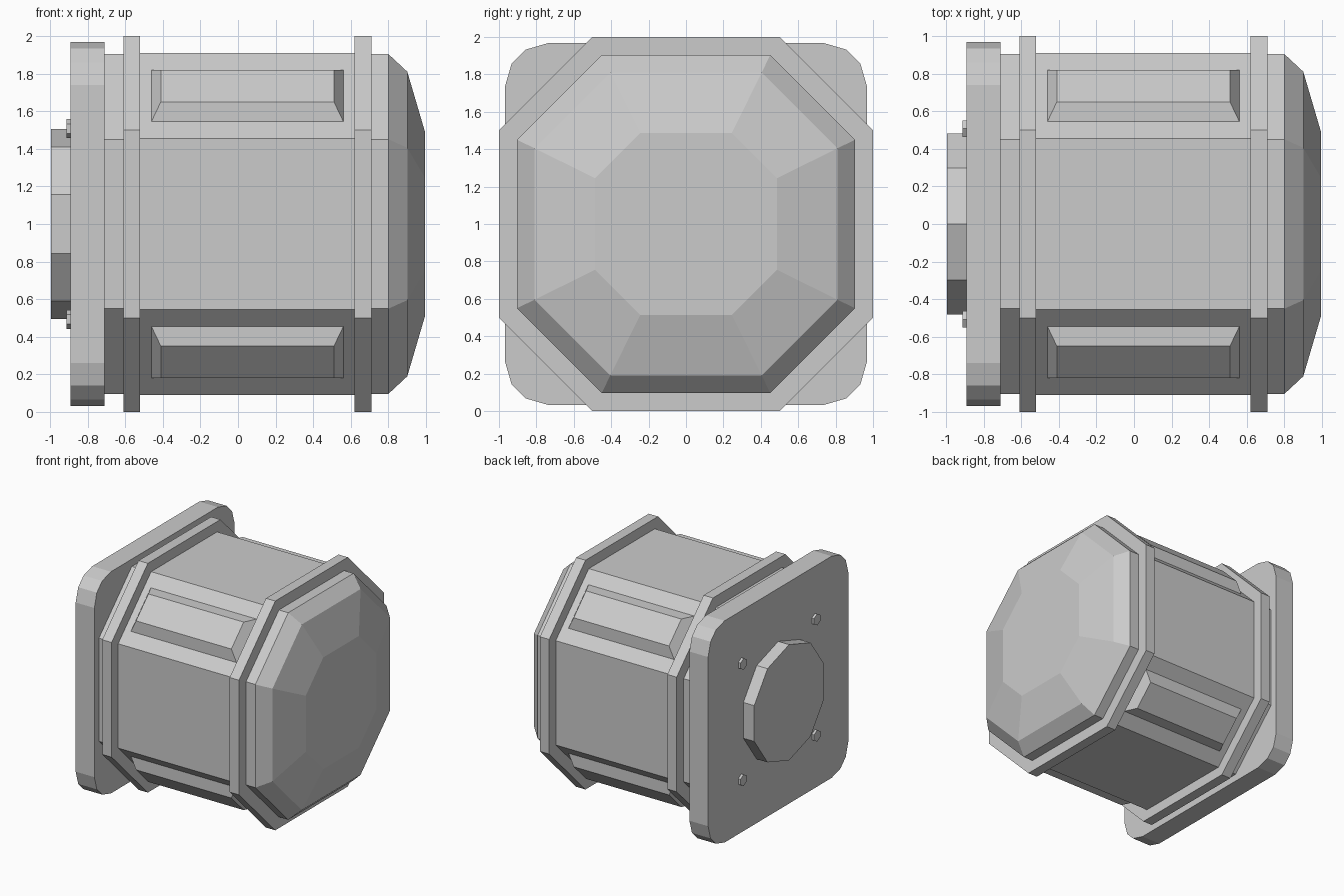
import bpy
import bmesh
import math
from mathutils import Matrix, Vector

cube = bpy.data.objects.get("Cube")
if cube:
    bpy.data.objects.remove(cube, do_unlink=True)

grey = bpy.data.materials.new("plain grey")
grey.use_nodes = True
colour = (0.6, 0.6, 0.6, 1)
grey.diffuse_color = colour
grey.node_tree.nodes["Principled BSDF"].inputs["Base Color"].default_value = colour

AXIS = Vector((0, 0, 1))  # the housing's centre line runs along x at this height


def loft(name, sections, centre=(0, 0)):
    """Skin (x, outline) sections along x; outlines are (y, z) about the axis."""
    bm = bmesh.new()
    rings = [[bm.verts.new(AXIS + Vector((x, y + centre[0], z + centre[1])))
              for y, z in outline] for x, outline in sections]
    n = len(rings[0])
    for a, b in zip(rings, rings[1:]):
        for i in range(n):
            j = (i + 1) % n
            bm.faces.new((a[i], a[j], b[j], b[i]))
    bm.faces.new(rings[0])
    bm.faces.new(rings[-1])
    bmesh.ops.recalc_face_normals(bm, faces=bm.faces)
    mesh = bpy.data.meshes.new(name)
    bm.to_mesh(mesh)
    bm.free()
    mesh.materials.append(grey)
    obj = bpy.data.objects.new(name, mesh)
    bpy.context.collection.objects.link(obj)
    return obj


def corners(points):
    """Repeat the points of one corner around four quarter turns."""
    out = []
    for k in range(4):
        turn = Matrix.Rotation(k * math.pi / 2, 2)
        out += [turn @ Vector(p) for p in points]
    return out


def octagon(half, flat):
    return corners([(half, flat), (flat, half)])


def polygon(sides, radius):
    return [(radius * math.sin(math.tau * i / sides), radius * math.cos(math.tau * i / sides))
            for i in range(sides)]


# Eight-sided housing with a slightly slimmer neck behind it
loft("housing", [(-0.56, octagon(0.91, 0.455)), (0.66, octagon(0.91, 0.455))])
loft("rear_neck", [(-0.75, octagon(0.903, 0.45)), (-0.57, octagon(0.903, 0.45))])

# Raised collars at both ends
for name, x in (("rear_collar", -0.61), ("front_collar", 0.62)):
    loft(name, [(x, octagon(1, 0.5)), (x + 0.09, octagon(1, 0.5))])

# Faceted end cap
loft("end_cap", [(0.64, octagon(0.903, 0.45)), (0.80, octagon(0.903, 0.45)),
                 (0.90, octagon(0.81, 0.405)), (0.995, octagon(0.487, 0.245))])

# Mounting flange with rounded corners
flange = corners([(0.967, 0.738), (0.932, 0.858), (0.858, 0.932), (0.738, 0.967)])
loft("mounting_flange", [(-0.89, flange), (-0.71, flange)])

# Ten-sided hub disc
loft("hub_disc", [(-0.995, polygon(10, 0.505)), (-0.85, polygon(10, 0.505))])

# Bolts around the hub, and bevelled panels on the diagonal sides
for side, sy in (("left", 1), ("right", -1)):
    for level, sz in (("upper", 1), ("lower", -1)):
        loft(f"{level}_{side}_bolt", [(-0.912, polygon(6, 0.05)), (-0.86, polygon(6, 0.05))],
             (sy * 0.507, sz * 0.507))
        bm = bmesh.new()
        outer = [(-0.46, 0.82, 0.545), (0.56, 0.82, 0.545), (0.56, 0.545, 0.82), (-0.46, 0.545, 0.82)]
        inner = [(-0.41, 0.82, 0.65), (0.51, 0.82, 0.65), (0.51, 0.65, 0.82), (-0.41, 0.65, 0.82)]
        low, high = [[bm.verts.new(AXIS + Vector((x, sy * y, sz * z))) for x, y, z in ring]
                     for ring in (outer, inner)]
        for i in range(4):
            j = (i + 1) % 4
            bm.faces.new((low[i], low[j], high[j], high[i]))
        bm.faces.new(low)
        bm.faces.new(high)
        bmesh.ops.recalc_face_normals(bm, faces=bm.faces)
        mesh = bpy.data.meshes.new("panel")
        bm.to_mesh(mesh)
        bm.free()
        mesh.materials.append(grey)
        panel = bpy.data.objects.new(f"{level}_{side}_panel", mesh)
        bpy.context.collection.objects.link(panel)
